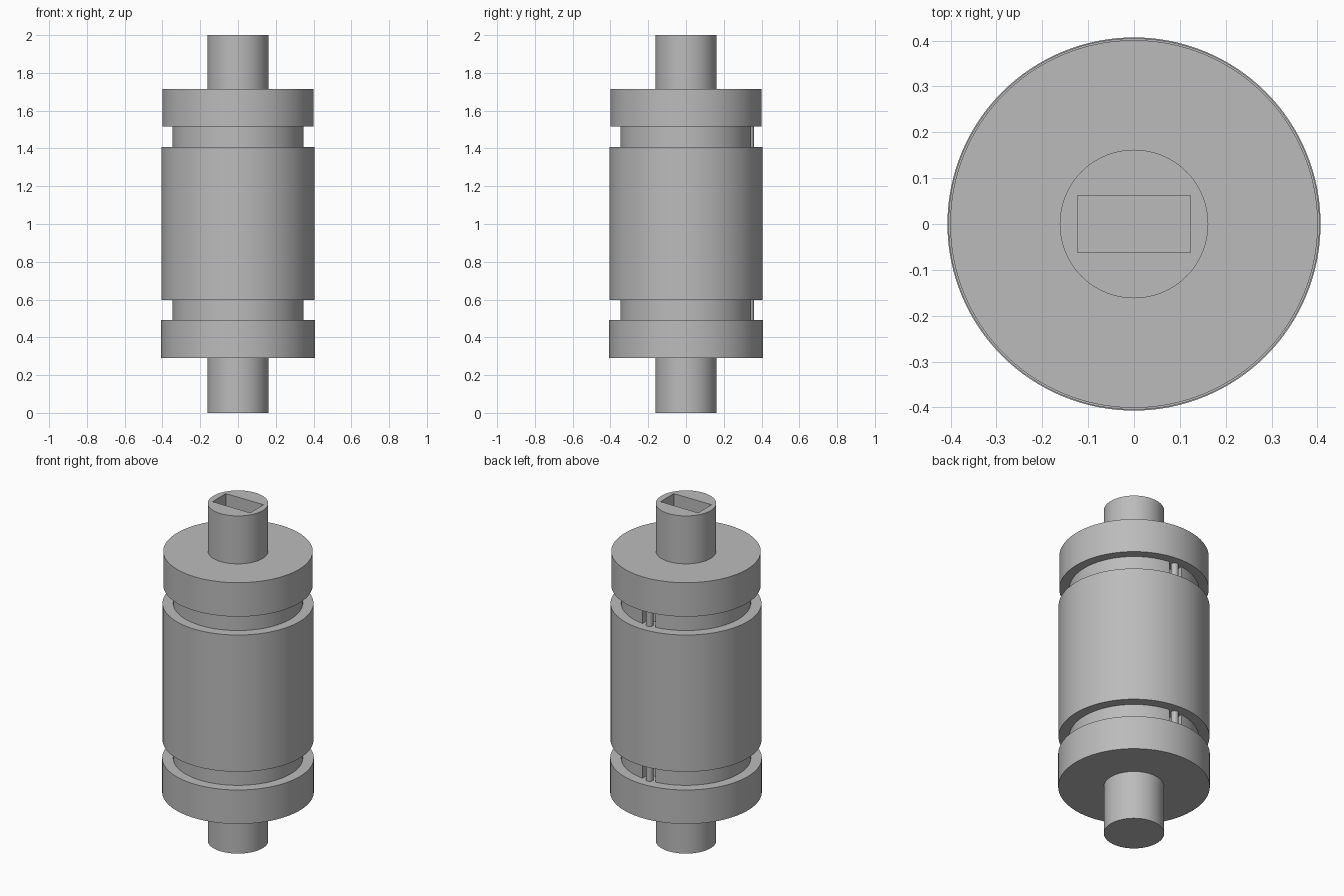
import bpy

cube = bpy.data.objects.get("Cube")
if cube:
    bpy.data.objects.remove(cube, do_unlink=True)

grey = bpy.data.materials.new("plain_grey")
grey.use_nodes = True
colour = (0.5, 0.5, 0.5, 1)
grey.diffuse_color = colour
grey.node_tree.nodes["Principled BSDF"].inputs["Base Color"].default_value = colour


def cylinder(name, radius, bottom, top, y=0, sides=128):
    bpy.ops.mesh.primitive_cylinder_add(vertices=sides, radius=radius, depth=top - bottom,
                                        location=(0, y, (bottom + top) / 2))
    part = bpy.context.object
    part.name = name
    part.data.materials.append(grey)
    bpy.ops.object.shade_smooth_by_angle()
    return part


def cut_box(part, name, size, centre):
    bpy.ops.mesh.primitive_cube_add(size=1, location=centre)
    cutter = bpy.context.object
    cutter.name = name
    cutter.scale = size
    cutter.data.materials.append(grey)
    cutter.hide_render = True
    cutter.hide_set(True)
    cutter.display_type = 'WIRE'
    cut = part.modifiers.new(name, 'BOOLEAN')
    cut.operation = 'DIFFERENCE'
    cut.solver = 'EXACT'
    cut.object = cutter
    # Bake the cut and discard the helper
    bpy.context.view_layer.objects.active = part
    bpy.ops.object.modifier_apply(modifier=cut.name)
    bpy.data.objects.remove(cutter, do_unlink=True)


# Shaft ends, the upper one with a blind rectangular socket
cylinder("lower_shaft", 0.162, 0, 0.29)
upper_shaft = cylinder("upper_shaft", 0.162, 1.716, 2)
cut_box(upper_shaft, "socket_cutter", (0.247, 0.125, 0.4), (0, 0, 2))

# End flanges and main barrel
cylinder("lower_flange", 0.407, 0.29, 0.491)
cylinder("barrel", 0.405, 0.598, 1.408)
cylinder("upper_flange", 0.401, 1.515, 1.716)

# Recessed necks with a keyway at the back, each holding a thin pin
for side, bottom, top in (("lower", 0.491, 0.598), ("upper", 1.408, 1.515)):
    neck = cylinder(side + "_neck", 0.348, bottom, top)
    cut_box(neck, side + "_keyway_cutter", (0.085, 0.12, 0.3),
            (0, 0.348, (bottom + top) / 2))
    cylinder(side + "_pin", 0.02, bottom, top, y=0.34, sides=32)
